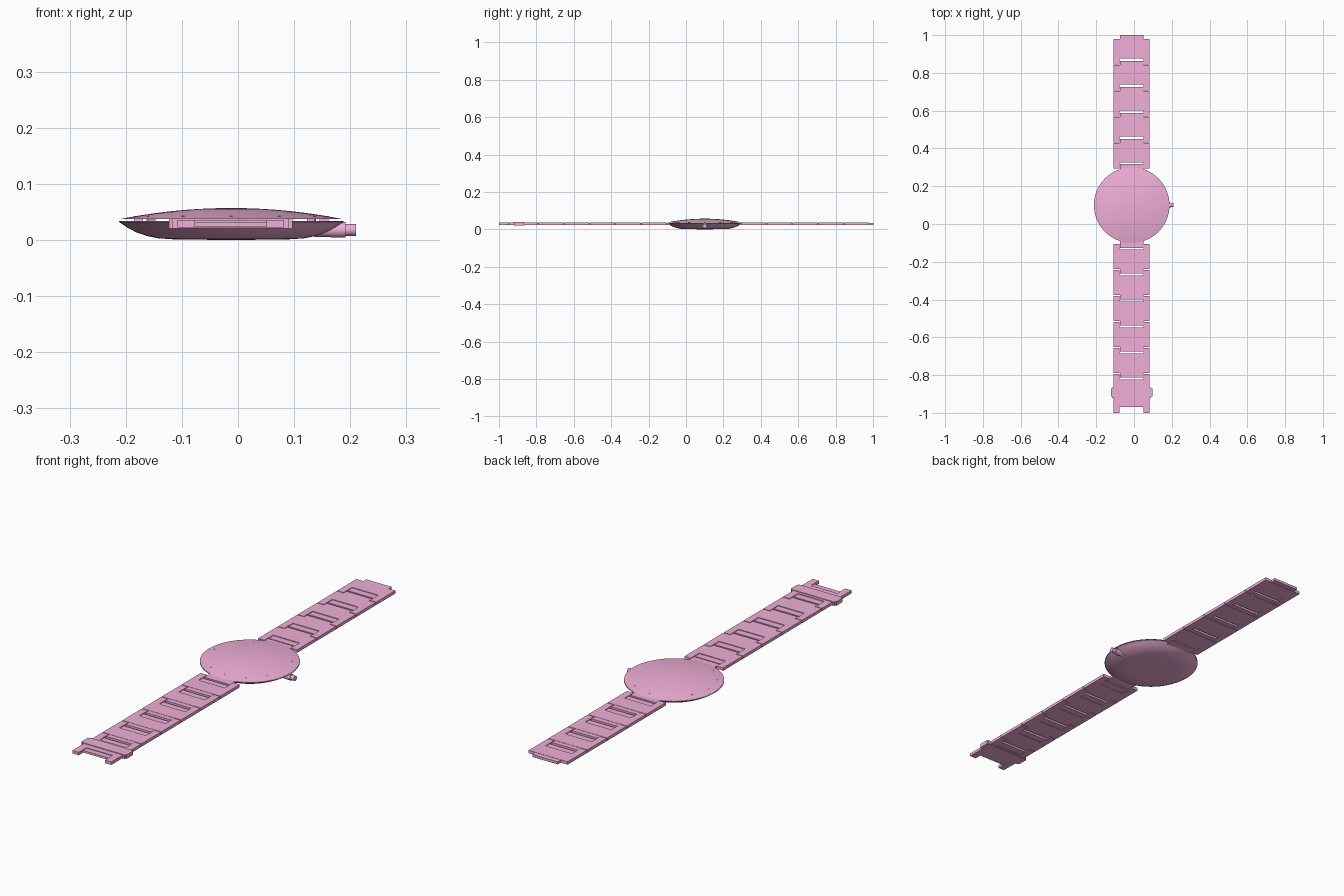
import bpy, bmesh, math
from mathutils import Matrix, Vector

if "Cube" in bpy.data.objects:
    bpy.data.objects.remove(bpy.data.objects["Cube"])

CX, CY, R = -0.012, 0.10, 0.20      # case centre and radius
SX = -0.013                         # strap centre line

pink = bpy.data.materials.new("pink")
pink.diffuse_color = (0.87, 0.43, 0.68, 1)
pink.use_nodes = True
pink.node_tree.nodes["Principled BSDF"].inputs["Base Color"].default_value = pink.diffuse_color


def finish(name, bm, smooth=False):
    bmesh.ops.recalc_face_normals(bm, faces=bm.faces)
    me = bpy.data.meshes.new(name)
    bm.to_mesh(me)
    bm.free()
    ob = bpy.data.objects.new(name, me)
    bpy.context.collection.objects.link(ob)
    me.materials.append(pink)
    if smooth:
        bpy.ops.object.select_all(action='DESELECT')
        ob.select_set(True)
        bpy.context.view_layer.objects.active = ob
        bpy.ops.object.shade_smooth_by_angle(angle=math.radians(35))
    return ob


def add_box(bm, x0, x1, y0, y1, z0, z1):
    c = Vector(((x0 + x1) / 2, (y0 + y1) / 2, (z0 + z1) / 2))
    size = (abs(x1 - x0), abs(y1 - y0), z1 - z0, 1)
    bmesh.ops.create_cube(bm, size=1, matrix=Matrix.Translation(c) @ Matrix.Diagonal(size))


def lathe(name, profile, matrix, steps=64):
    bm = bmesh.new()
    vs = [bm.verts.new((r, 0, z)) for r, z in profile]
    es = [bm.edges.new(p) for p in zip(vs, vs[1:])]
    bmesh.ops.spin(bm, geom=vs + es, cent=(0, 0, 0), axis=(0, 0, 1),
                   angle=2 * math.pi, steps=steps)
    bmesh.ops.remove_doubles(bm, verts=bm.verts, dist=1e-5)
    bmesh.ops.transform(bm, matrix=matrix, verts=bm.verts)
    return finish(name, bm, True)


# Case: shallow bowl closed by the dial, and the domed crystal above it
centre = Matrix.Translation((CX, CY, 0))
lathe("case_bowl", [(0, 0), (0.10, 0.001), (0.13, 0.003), (0.15, 0.007), (0.17, 0.014),
                    (0.185, 0.022), (R, 0.032), (R, 0.034), (0.19, 0.034), (0, 0.034)], centre)


def dome_z(r):
    return 0.037 + 0.020 * (1 - (r / R) ** 2)


lathe("crystal_dome", [(R * i / 10, dome_z(R * i / 10)) for i in range(11)], centre)

# Hour markers just reaching the crystal
bm = bmesh.new()
for k in range(12):
    tmp = Matrix.Translation((CX, CY, 0)) @ Matrix.Rotation(k * math.pi / 6, 4, 'Z')
    part = bmesh.ops.create_cube(bm, size=1, matrix=tmp @ Matrix.Translation((0.165, 0, 0.0385))
                                 @ Matrix.Diagonal((0.016, 0.005, 0.009, 1)))
finish("hour_markers", bm)

# Hands
for name, length, angle, z in (("minute_hand", 0.155, 195, 0.0445), ("hour_hand", 0.09, 55, 0.042)):
    bm = bmesh.new()
    bmesh.ops.create_cube(bm, size=1, matrix=Matrix.Translation((CX, CY, z))
                          @ Matrix.Rotation(math.radians(angle), 4, 'Z')
                          @ Matrix.Translation((length / 2, 0, 0))
                          @ Matrix.Diagonal((length, 0.007, 0.002, 1)))
    finish(name, bm)

# Crown and its stem on the right side
side = Matrix.Translation((0, CY, 0.018)) @ Matrix.Rotation(math.pi / 2, 4, 'Y')
lathe("crown_stem", [(0, 0.13), (0.012, 0.13), (0.014, 0.192), (0, 0.192)], side, 24)
lathe("crown", [(0, 0.188), (0.0105, 0.188), (0.0105, 0.21), (0, 0.21)], side, 24)

# Strap links: body, two legs towards the case, inner web and outer tongue
HW, IN = 0.095, 0.064
Z0, Z1 = 0.0225, 0.0355
PITCH, LEG, BODY = 0.1376, 0.060, 0.134


def legs(bm, y0, y1):
    for s in (-1, 1):
        add_box(bm, SX + s * IN, SX + s * HW, y0, y1, Z0, Z1)


def link(name, base, d, tongue=True):
    bm = bmesh.new()
    y = lambda s: base + d * s
    legs(bm, y(0), y(LEG))
    add_box(bm, SX - HW, SX + HW, y(LEG), y(BODY), Z0, Z1)
    add_box(bm, SX - IN, SX + IN, y(0.030), y(LEG), Z0 + 0.001, Z1 - 0.003)
    if tongue:
        add_box(bm, SX - IN + 0.002, SX + IN - 0.002, y(BODY), y(BODY + 0.022), Z0 + 0.001, Z1 - 0.001)
    return finish(name, bm)


for i in range(5):
    link(f"upper_link_{i + 1}", 0.295 + PITCH * i, 1)
    link(f"lower_link_{i + 1}", -0.105 - PITCH * i, -1)

# Lugs joining the case to both straps
for name, y0, y1 in (("upper_lug", 0.27, 0.318), ("lower_lug", -0.07, -0.128)):
    bm = bmesh.new()
    add_box(bm, SX - IN + 0.002, SX + IN - 0.002, y0, y1, Z0 + 0.001, Z1 - 0.001)
    finish(name, bm)

# Clasp link at the free end, with a wider band and outward legs
link("clasp_link", -0.105 - PITCH * 5, -1, False)
bm = bmesh.new()
add_box(bm, SX - HW, SX + HW, -0.925, -0.945, Z0, Z1)
add_box(bm, SX - IN, SX + IN, -0.945, -0.97, Z0 + 0.001, Z1 - 0.003)
legs(bm, -0.945, -1.0)
finish("clasp_end", bm)
bm = bmesh.new()
add_box(bm, SX - 0.11, SX + 0.11, -0.865, -0.92, Z0 - 0.002, Z1 + 0.003)
bmesh.ops.bevel(bm, geom=[e for e in bm.edges if abs(e.verts[0].co.z - e.verts[1].co.z) > 0.005],
                offset=0.006, segments=2, affect='EDGES')
finish("clasp_band", bm)
